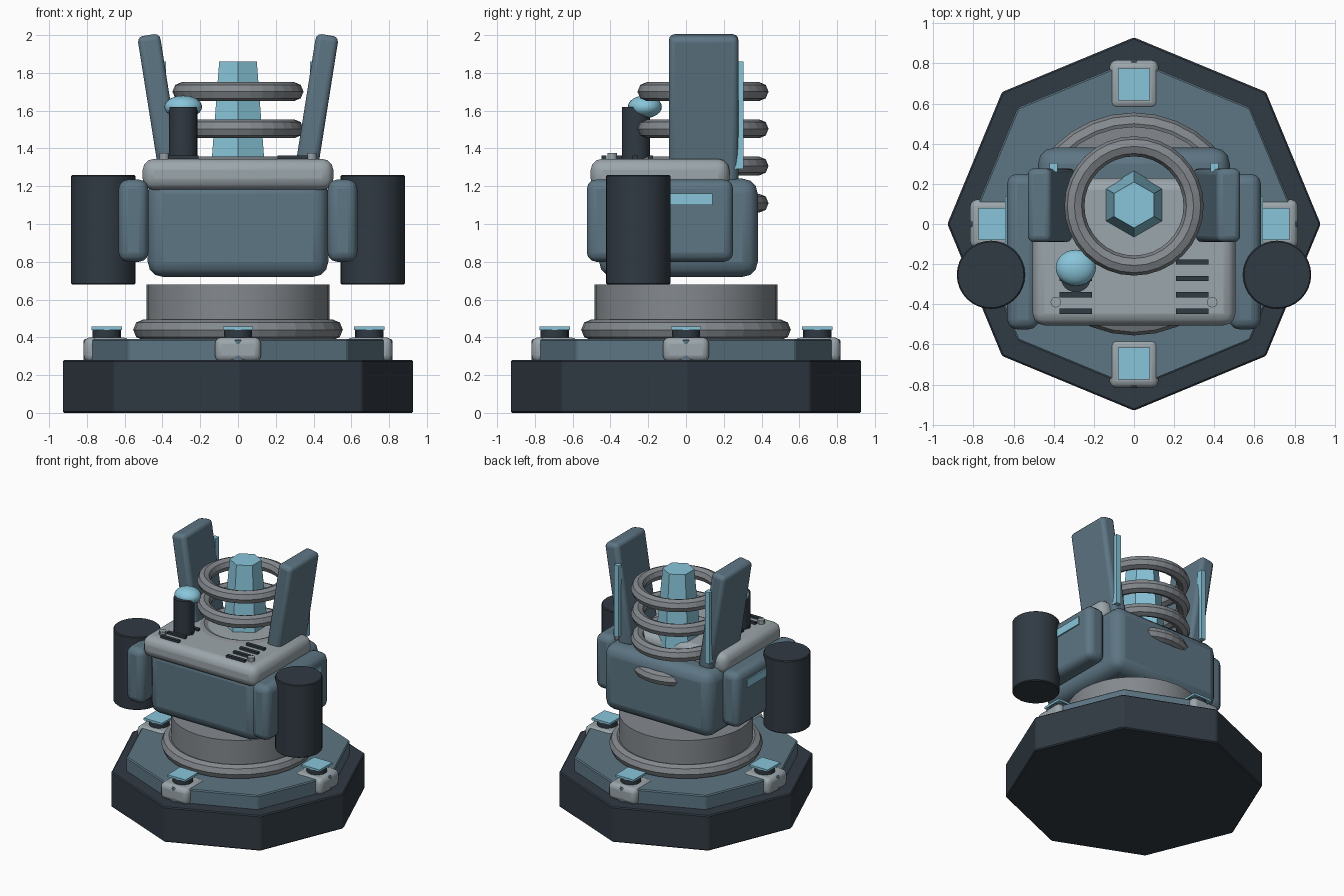
import bpy
from math import radians, pi

if "Cube" in bpy.data.objects:
    bpy.data.objects.remove(bpy.data.objects["Cube"])


def mat(name, rgb):
    m = bpy.data.materials.new(name)
    m.diffuse_color = (*rgb, 1)
    m.use_nodes = True
    m.node_tree.nodes["Principled BSDF"].inputs["Base Color"].default_value = m.diffuse_color
    return m


DARK = mat("dark_steel", (0.03, 0.042, 0.056))
BLUE = mat("blue_steel", (0.11, 0.18, 0.23))
ICE = mat("ice_glow", (0.25, 0.56, 0.70))
LIGHT = mat("light_steel", (0.33, 0.38, 0.41))
MID = mat("mid_steel", (0.23, 0.25, 0.27))


def finish(name, m, bevel=0.0, segs=3, smooth=True):
    o = bpy.context.object
    o.name = name
    o.data.materials.append(m)
    bpy.ops.object.transform_apply(location=False, rotation=False, scale=True)
    if bevel:
        b = o.modifiers.new("bevel", 'BEVEL')
        b.width, b.segments = bevel, segs
    if smooth:
        bpy.ops.object.shade_smooth_by_angle(angle=radians(30))
    return o


def box(name, x, y, z, m, bevel=0.0, segs=3, tilt=0.0):
    """Box from (min, max) ranges, optionally tilted about y."""
    bpy.ops.mesh.primitive_cube_add(
        size=1, location=[(r[0] + r[1]) / 2 for r in (x, y, z)], rotation=(0, tilt, 0))
    bpy.context.object.scale = [r[1] - r[0] for r in (x, y, z)]
    return finish(name, m, bevel, segs, smooth=bevel > 0)


def cyl(name, x, y, z, r, m, sides=32, r2=None, bevel=0.0):
    bpy.ops.mesh.primitive_cone_add(
        vertices=sides, radius1=r, radius2=r if r2 is None else r2,
        depth=z[1] - z[0], location=(x, y, (z[0] + z[1]) / 2))
    return finish(name, m, bevel, 1, smooth=sides > 8)


def ring(name, y, z, major, minor, m):
    bpy.ops.mesh.primitive_torus_add(
        major_radius=major, minor_radius=minor, major_segments=32,
        minor_segments=8, location=(0, y, z))
    return finish(name, m, smooth=False)


# octagonal base and turntable
cyl("base", 0, 0, (0, 0.28), 0.93, DARK, 8, bevel=0.008)
cyl("base_plate", 0, 0, (0.27, 0.39), 0.82, BLUE, 8, bevel=0.008)
ring("turntable_ring", 0, 0.44, 0.5, 0.055, MID)
cyl("turntable_column", 0, 0, (0.38, 0.68), 0.485, MID)

# four clamps with glowing caps
for i, (x, y) in enumerate([(0, -0.695), (0.695, 0), (0, 0.695), (-0.695, 0)]):
    box(f"clamp_{i}", (x - 0.122, x + 0.122), (y - 0.122, y + 0.122), (0.27, 0.40), LIGHT, 0.035)
    cyl(f"clamp_post_{i}", x, y, (0.39, 0.445), 0.075, DARK, 16)
    box(f"clamp_cap_{i}", (x - 0.08, x + 0.08), (y - 0.08, y + 0.08), (0.44, 0.457), ICE)

# housing and top deck
box("housing", (-0.478, 0.478), (-0.46, 0.38), (0.72, 1.24), BLUE, 0.08)
box("top_deck", (-0.505, 0.505), (-0.505, 0.23), (1.18, 1.345), LIGHT, 0.06)

# core and coils
cyl("core", 0, 0.095, (1.21, 1.86), 0.172, ICE, 6, r2=0.115)
for i in range(4):
    ring(f"coil_{i}", 0.09, 1.11 + 0.197 * i, 0.297, 0.05, MID)

# sensor
cyl("sensor_post", -0.29, -0.265, (1.32, 1.62), 0.075, DARK, 24)
bpy.ops.mesh.primitive_uv_sphere_add(segments=24, ring_count=12, radius=1,
                                     location=(-0.29, -0.218, 1.62))
bpy.context.object.scale = (0.1, 0.09, 0.06)
finish("sensor_lens", ICE)

# parts repeated on both sides
for s, side in ((-1, "left"), (1, "right")):
    def span(a, b):
        return tuple(sorted((s * a, s * b)))

    box(f"side_pod_{side}", span(0.475, 0.632), (-0.525, 0.25), (0.80, 1.235), BLUE, 0.05)
    box(f"pod_light_{side}", span(0.60, 0.642), (-0.2, 0.14), (1.10, 1.162), ICE)
    cyl(f"barrel_{side}", s * 0.713, -0.253, (0.68, 1.26), 0.17, DARK, bevel=0.006)
    box(f"fin_{side}", span(0.352, 0.472), (-0.09, 0.277), (1.21, 2.005), BLUE, 0.03,
        tilt=s * radians(9))
    box(f"fin_light_{side}", span(0.38, 0.42), (0.26, 0.305), (1.29, 1.86), ICE)
    cyl(f"deck_bolt_{side}", s * 0.39, -0.39, (1.33, 1.375), 0.026, LIGHT, 12)
    for i in range(4):
        y = -0.435 + 0.082 * i
        box(f"vent_{side}_{i}", span(0.21, 0.37), (y - 0.013, y + 0.013), (1.33, 1.362), DARK)
